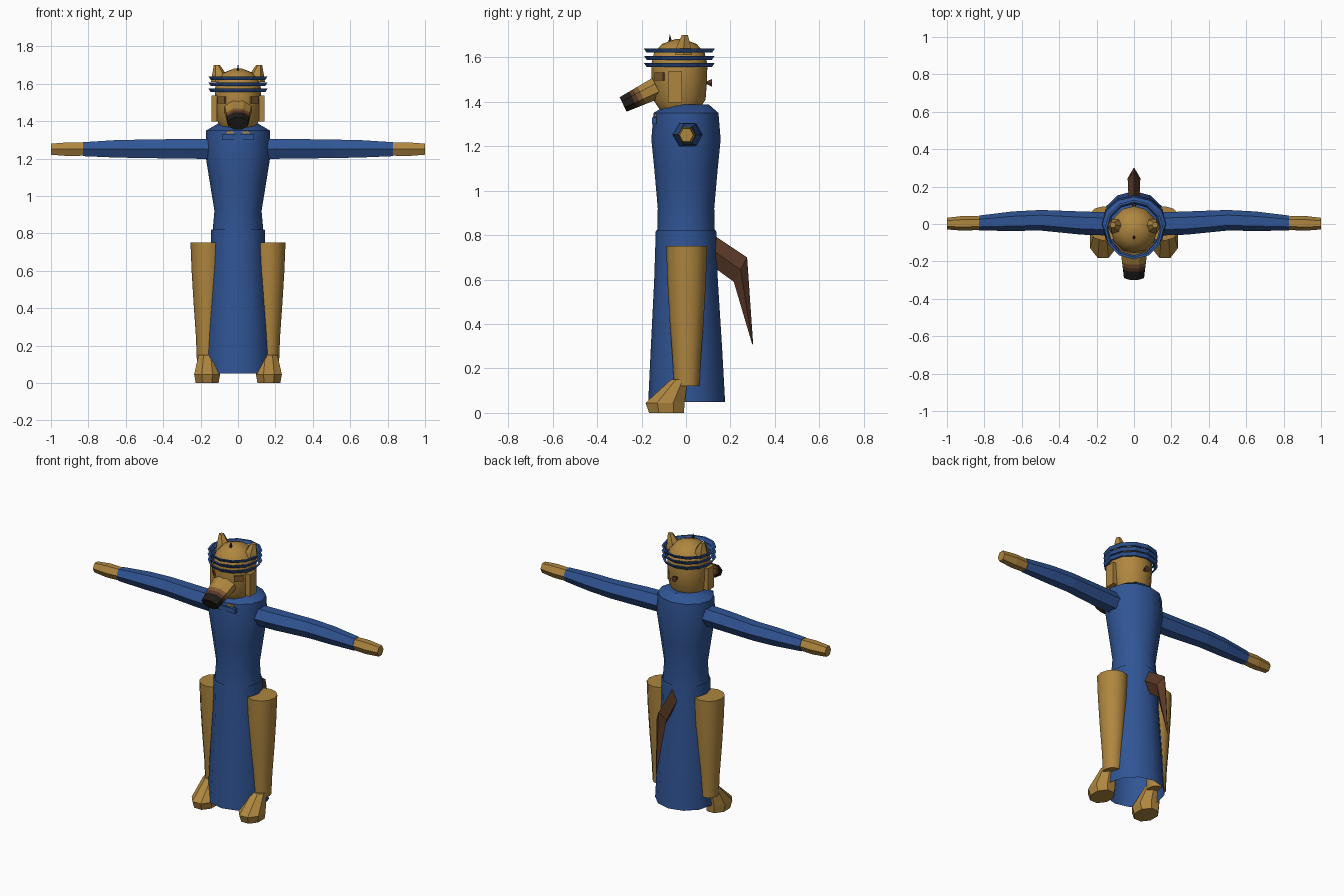
import bpy, bmesh, math
from mathutils import Vector, Matrix

if "Cube" in bpy.data.objects:
    bpy.data.objects.remove(bpy.data.objects["Cube"])


def material(name, r, g, b):
    m = bpy.data.materials.new(name)
    m.use_nodes = True
    m.diffuse_color = (r, g, b, 1)
    m.node_tree.nodes["Principled BSDF"].inputs["Base Color"].default_value = (r, g, b, 1)
    return m


TAN = material("tan fur", 0.43, 0.24, 0.05)
BLUE = material("blue cloth", 0.03, 0.09, 0.30)
BROWN = material("brown fur", 0.10, 0.04, 0.02)
RUST = material("rust fur", 0.21, 0.10, 0.03)
BLACK = material("dark nose", 0.014, 0.012, 0.01)


def finish(name, bm, mats, smooth=False):
    bmesh.ops.recalc_face_normals(bm, faces=bm.faces)
    mesh = bpy.data.meshes.new(name)
    bm.to_mesh(mesh)
    bm.free()
    for m in mats:
        mesh.materials.append(m)
    ob = bpy.data.objects.new(name, mesh)
    bpy.context.collection.objects.link(ob)
    if smooth:
        bpy.ops.object.select_all(action='DESELECT')
        ob.select_set(True)
        bpy.context.view_layer.objects.active = ob
        bpy.ops.object.shade_smooth_by_angle(angle=math.radians(40))
    return ob


def loft(name, rings, n, mats, smooth=False, caps=True, bands=None, turn=0.0, closed=False):
    """Skin a row of elliptical rings, each (centre, half axis u, half axis v)."""
    bm = bmesh.new()
    rows = []
    for c, u, v in rings:
        row = []
        for i in range(n):
            a = turn + math.tau * i / n
            row.append(bm.verts.new(Vector(c) + Vector(u) * math.cos(a) + Vector(v) * math.sin(a)))
        rows.append(row)
    pairs = list(zip(rows, rows[1:]))
    if closed:
        pairs.append((rows[-1], rows[0]))
    for k, (a, b) in enumerate(pairs):
        for i in range(n):
            j = (i + 1) % n
            f = bm.faces.new((a[i], a[j], b[j], b[i]))
            f.material_index = bands[k] if bands else 0
    if caps and not closed:
        bm.faces.new(rows[0])
        f = bm.faces.new(rows[-1])
        f.material_index = bands[-1] if bands else 0
    return finish(name, bm, mats, smooth)


def flat(x, y, z, rx, ry):
    return (x, y, z), (rx, 0, 0), (0, ry, 0)


def upright(x, y, z, ry, rz):
    return (x, y, z), (0, ry, 0), (0, 0, rz)


def box(name, centre, size, mat, turn=0.0, tilt=0.0):
    bm = bmesh.new()
    m = (Matrix.Translation(centre) @ Matrix.Rotation(turn, 4, 'Z')
         @ Matrix.Rotation(tilt, 4, 'X') @ Matrix.Diagonal((*size, 1)))
    bmesh.ops.create_cube(bm, size=1, matrix=m)
    return finish(name, bm, [mat])


# Robe
loft("skirt", [flat(0, 0.003, 0.05, 0.178, 0.173), flat(0, 0.002, 0.30, 0.167, 0.160),
               flat(0, 0, 0.60, 0.147, 0.143), flat(0, 0, 0.82, 0.143, 0.136)],
     12, [BLUE], True, False)
loft("torso", [flat(0, 0, 0.80, 0.137, 0.130), flat(0, 0, 0.92, 0.126, 0.127),
               flat(0, 0, 1.08, 0.152, 0.141), flat(0, 0, 1.23, 0.176, 0.156),
               flat(0, 0, 1.35, 0.170, 0.146), flat(0, 0.01, 1.388, 0.105, 0.092)],
     12, [BLUE], True)
box("collar_fold", (0, -0.143, 1.315), (0.17, 0.02, 0.03), BLUE)

# Head and its fittings
HY = -0.03
loft("head", [flat(0, HY, 1.36, 0.09, 0.085), flat(0, HY, 1.41, 0.116, 0.118),
              flat(0, HY, 1.50, 0.122, 0.125), flat(0, HY, 1.57, 0.124, 0.126),
              flat(0, HY, 1.62, 0.112, 0.114), flat(0, HY, 1.66, 0.076, 0.078),
              flat(0, HY, 1.682, 0.018, 0.018)], 12, [TAN], True)

# Three open headband hoops, wider at the top
for k, z in enumerate((1.565, 1.598, 1.63)):
    loft("headband_hoop_%d" % (k + 1),
         [flat(0, HY, z - 0.009, 0.146, 0.147), flat(0, HY, z + 0.009, 0.158, 0.159),
          flat(0, HY, z + 0.009, 0.146, 0.147), flat(0, HY, z - 0.009, 0.136, 0.137)],
         12, [BLUE], closed=True)

# Muzzle darkening toward the nose
start, end = Vector((0, -0.13, 1.463)), Vector((0, -0.283, 1.388))
up = Vector((0, -0.44, 0.9))
rings = []
for t in (0, 0.45, 0.58, 0.7, 1):
    rings.append((start.lerp(end, t), (0.078 - 0.02 * t, 0, 0), up * (0.053 - 0.014 * t)))
loft("muzzle", rings, 8, [TAN, RUST, BROWN, BLACK], bands=[0, 1, 2, 3], turn=math.pi / 8)

# Crown tuft and back knot
loft("crown_tuft", [flat(0, -0.07, 1.655, 0.013, 0.016), flat(0, -0.073, 1.703, 0.001, 0.001)],
     4, [BLACK], turn=math.pi / 4)
loft("back_knot", [((0, 0.085, 1.486), (0.004, 0, 0), (0, 0, 0.004)),
                   ((0, 0.118, 1.485), (0.02, 0, 0), (0, 0, 0.02))], 6, [BROWN])

# Tail
loft("tail", [((0, 0.115, 0.735), (0.028, 0, 0), (0, 0.01, 0.065)),
              ((0, 0.245, 0.645), (0.034, 0, 0), (0, 0.03, 0.055)),
              ((0, 0.30, 0.31), (0.002, 0, 0), (0, 0.002, 0.002))], 4, [BROWN])

# Mirrored parts
for s, side in ((1, "left"), (-1, "right")):
    loft(side + "_sleeve", [upright(s * 0.12, 0, 1.252, 0.062, 0.062),
                            upright(s * 0.28, 0.005, 1.252, 0.062, 0.061),
                            upright(s * 0.50, 0.02, 1.252, 0.055, 0.057),
                            upright(s * 0.65, 0.015, 1.252, 0.052, 0.054),
                            upright(s * 0.83, 0.005, 1.250, 0.040, 0.043)], 6, [BLUE])
    loft(side + "_hand", [upright(s * 0.82, 0.005, 1.250, 0.036, 0.040),
                          upright(s * 0.91, 0.004, 1.250, 0.040, 0.042),
                          upright(s * 1.0, 0.002, 1.250, 0.031, 0.034)], 6, [TAN])
    x = s * 0.165
    loft(side + "_leg", [flat(x, 0.003, 0.12, 0.055, 0.057), flat(x, 0.003, 0.25, 0.060, 0.064),
                         flat(x, 0.003, 0.42, 0.072, 0.077), flat(x, 0.003, 0.60, 0.083, 0.087),
                         flat(x, 0.003, 0.75, 0.089, 0.092)], 12, [TAN], True)
    loft(side + "_foot", [flat(x, -0.088, 0, 0.066, 0.085), flat(x, -0.094, 0.045, 0.075, 0.095),
                          flat(x, -0.030, 0.15, 0.050, 0.040)], 8, [TAN], turn=math.pi / 8)
    loft(side + "_ear", [flat(s * 0.100, -0.012, 1.61, 0.044, 0.044),
                         flat(s * 0.100, -0.010, 1.65, 0.038, 0.036),
                         flat(s * 0.113, -0.005, 1.70, 0.016, 0.016)], 6, [TAN])
    box(side + "_cheek_plate", (s * 0.126, -0.05, 1.467), (0.03, 0.064, 0.14), TAN)
    box(side + "_eye_patch", (s * 0.088, -0.119, 1.513), (0.055, 0.009, 0.036), RUST, s * math.pi / 4)
    box(side + "_neck_patch", (s * 0.04, -0.137, 1.339), (0.055, 0.009, 0.012), TAN)
